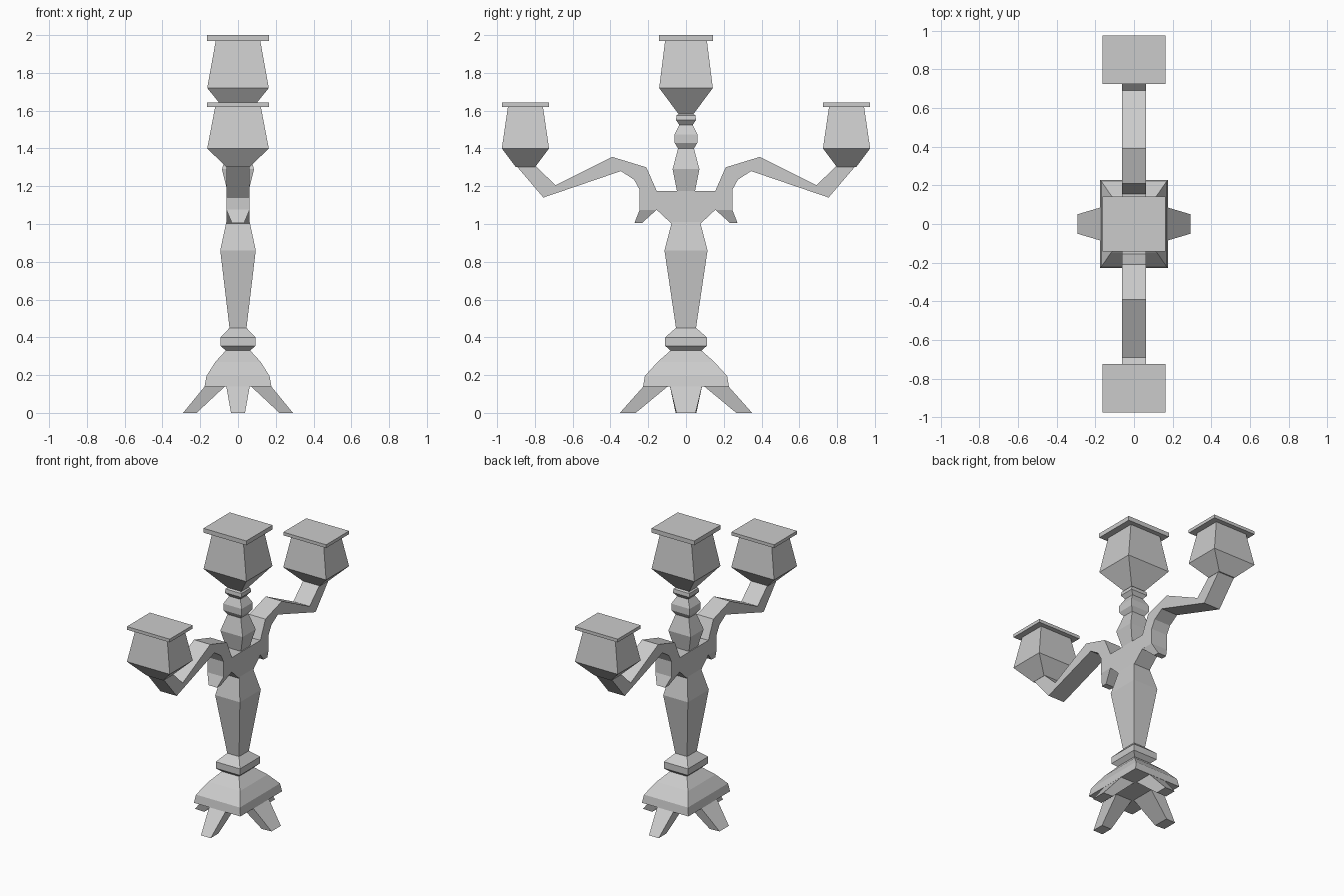
import bpy, bmesh


def finish(name, bm):
    bmesh.ops.recalc_face_normals(bm, faces=bm.faces)
    me = bpy.data.meshes.new(name)
    bm.to_mesh(me)
    bm.free()
    ob = bpy.data.objects.new(name, me)
    bpy.context.collection.objects.link(ob)
    return ob


def loft(name, sections):
    """Stack of rectangles: (z, half_x, half_y, centre_x, centre_y)."""
    bm = bmesh.new()
    rings = []
    for z, hx, hy, cx, cy in sections:
        rings.append([bm.verts.new((cx + a * hx, cy + b * hy, z))
                      for a, b in ((-1, -1), (1, -1), (1, 1), (-1, 1))])
    for r, q in zip(rings, rings[1:]):
        for i in range(4):
            j = (i + 1) % 4
            bm.faces.new((r[i], r[j], q[j], q[i]))
    bm.faces.new(rings[0])
    bm.faces.new(rings[-1])
    return finish(name, bm)


def stack(name, profile, cy=0.0):
    return loft(name, [(z, hx, hy, 0, cy) for z, hx, hy in profile])


# Domed base, collar and tapered stem
stack("base_and_stem", [
    (0.14, 0.177, 0.227), (0.195, 0.167, 0.218), (0.27, 0.12, 0.15),
    (0.33, 0.065, 0.082), (0.355, 0.092, 0.11), (0.40, 0.092, 0.11),
    (0.45, 0.045, 0.053), (0.86, 0.094, 0.114), (1.01, 0.062, 0.075)])

# Four splayed feet
for s in (-1, 1):
    loft("side_foot", [(0.0, 0.036, 0.055, s * 0.255, 0),
                       (0.145, 0.054, 0.086, s * 0.118, 0)])
    loft("end_foot", [(0.0, 0.037, 0.042, 0, s * 0.308),
                      (0.145, 0.063, 0.065, 0, s * 0.156)])
for ob in bpy.data.objects:
    if ob.name.startswith("side_foot"):
        # taper each side foot towards its outer edge
        for v in ob.data.vertices:
            if abs(v.co.x) > 0.28:
                v.co.y *= 0.92

# Branching arms: half profile in (y, z), mirrored, extruded across x
half = [(0.155, 1.175), (0.21, 1.30), (0.39, 1.355), (0.69, 1.205),
        (0.80, 1.31), (0.90, 1.31), (0.755, 1.14), (0.345, 1.28),
        (0.275, 1.235), (0.245, 1.18), (0.245, 1.075), (0.155, 1.075),
        (0.075, 1.0)]
outline = half + [(-y, z) for y, z in reversed(half)]
bm = bmesh.new()
face = bm.faces.new([bm.verts.new((-0.062, y, z)) for y, z in outline])
ext = bmesh.ops.extrude_face_region(bm, geom=[face])
bmesh.ops.translate(bm, vec=(0.124, 0, 0),
                    verts=[g for g in ext["geom"] if isinstance(g, bmesh.types.BMVert)])
finish("arms", bm)

# Turned middle section above the arms
stack("upper_stem", [
    (1.17, 0.055, 0.047), (1.29, 0.085, 0.071), (1.40, 0.05, 0.042),
    (1.43, 0.07, 0.06), (1.475, 0.07, 0.06), (1.525, 0.042, 0.036),
    (1.55, 0.063, 0.053), (1.575, 0.06, 0.05), (1.585, 0.045, 0.038)])

# Centre cup with rim plate
stack("centre_cup", [(1.58, 0.05, 0.038), (1.72, 0.163, 0.142), (1.975, 0.117, 0.11)])
stack("centre_rim", [(1.97, 0.163, 0.143), (2.0, 0.163, 0.143)])

# Outer cups, rims and the tapered scrolls below the arms
for s in (-1, 1):
    y = s * 0.85
    stack("outer_cup", [(1.303, 0.063, 0.052), (1.40, 0.163, 0.125), (1.625, 0.12, 0.092)], y)
    stack("outer_rim", [(1.62, 0.163, 0.125), (1.642, 0.163, 0.125)], y)
    loft("arm_scroll", [(1.005, 0.032, 0.02, 0, s * 0.253),
                        (1.076, 0.062, 0.045, 0, s * 0.20)])
